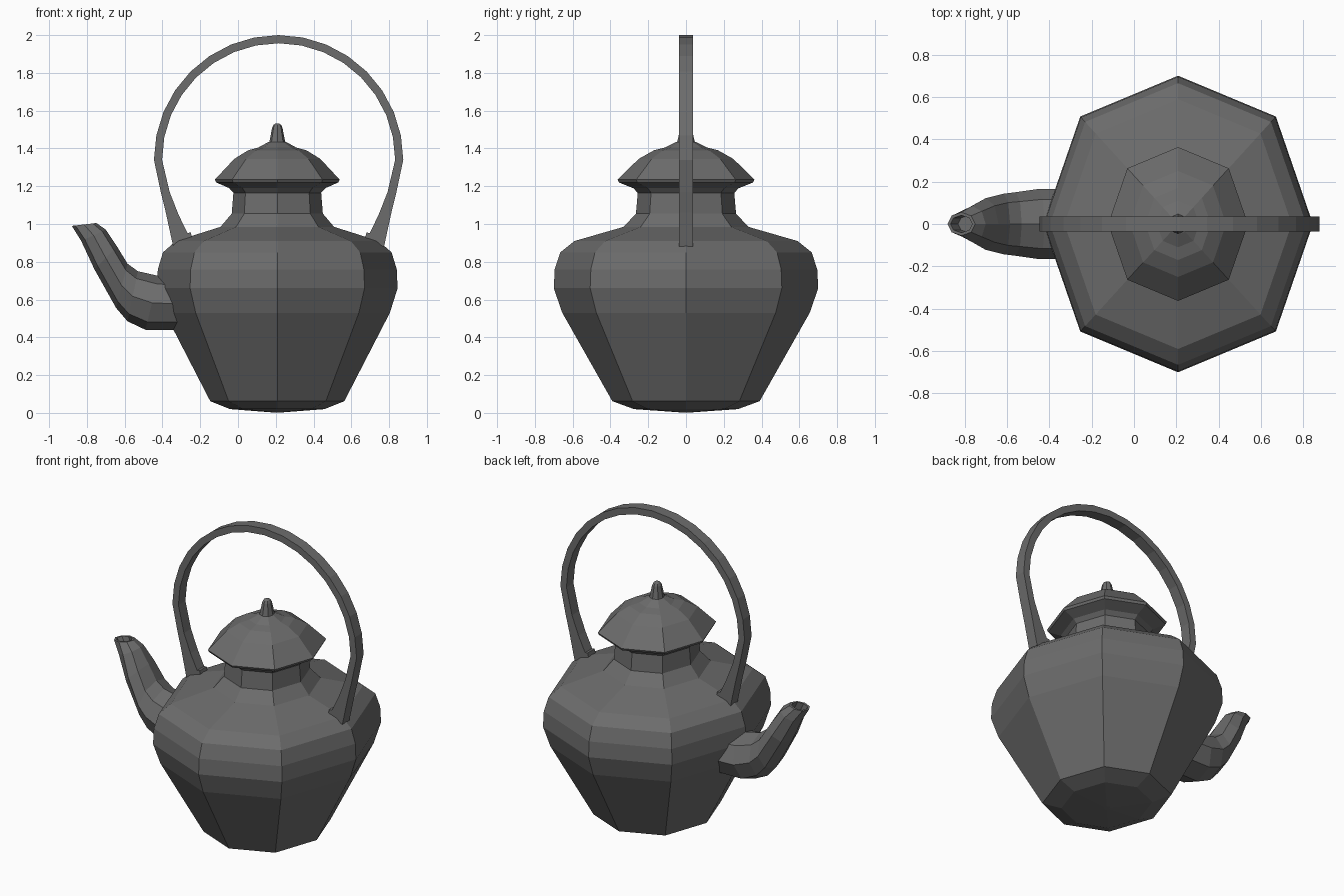
import bpy, bmesh, math
from mathutils import Vector

if "Cube" in bpy.data.objects:
    bpy.data.objects.remove(bpy.data.objects["Cube"])

CX = 0.208          # pot axis
metal = bpy.data.materials.new("dark grey metal")
metal.diffuse_color = (0.15, 0.15, 0.15, 1)
metal.use_nodes = True
metal.node_tree.nodes["Principled BSDF"].inputs["Base Color"].default_value = metal.diffuse_color


def finish(bm, name):
    bmesh.ops.recalc_face_normals(bm, faces=bm.faces)
    me = bpy.data.meshes.new(name)
    bm.to_mesh(me)
    bm.free()
    ob = bpy.data.objects.new(name, me)
    bpy.context.collection.objects.link(ob)
    me.materials.append(metal)
    return ob


def loft(bm, rings):
    """Skin a list of point rings and cap both ends."""
    loops = [[bm.verts.new(p) for p in r] for r in rings]
    n = len(loops[0])
    for a, b in zip(loops, loops[1:]):
        for i in range(n):
            j = (i + 1) % n
            bm.faces.new((a[i], a[j], b[j], b[i]))
    bm.faces.new(loops[0])
    return bm.faces.new(loops[-1])


def turned(name, profile):
    """Eight-sided turned part, slightly narrower in x than in y."""
    rings = []
    for r, z in profile:
        ring = []
        for i in range(8):
            a = i * math.pi / 4
            k = r * (1.025 if i % 2 else 1)
            ring.append((CX + 0.91 * k * math.cos(a), k * math.sin(a), z))
        rings.append(ring)
    bm = bmesh.new()
    loft(bm, rings)
    return finish(bm, name)


# Pot body with neck
turned("body", [(0.02, 0.002), (0.275, 0.02), (0.39, 0.062), (0.655, 0.53), (0.70, 0.66),
                (0.695, 0.76), (0.665, 0.85), (0.59, 0.91), (0.33, 0.985),
                (0.265, 1.055), (0.255, 1.17), (0.27, 1.19)])

# Lid and knob
turned("lid", [(0.255, 1.165), (0.28, 1.19), (0.355, 1.22), (0.363, 1.235), (0.25, 1.345),
               (0.17, 1.39), (0.11, 1.405), (0.05, 1.435)])
turned("lid_knob", [(0.05, 1.425), (0.045, 1.44), (0.03, 1.51), (0.022, 1.525), (0.008, 1.533)])

# Spout: upper x,z / lower x,z / half width for each ring
sections = [(-0.25, 0.71, -0.25, 0.44, 0.165), (-0.42, 0.725, -0.49, 0.44, 0.165),
            (-0.53, 0.75, -0.585, 0.485, 0.15), (-0.585, 0.79, -0.645, 0.555, 0.143),
            (-0.64, 0.88, -0.76, 0.76, 0.122), (-0.70, 0.97, -0.83, 0.91, 0.085),
            (-0.75, 1.005, -0.88, 0.99, 0.055)]
rings = []
for ux, uz, lx, lz, w in sections:
    up, lo = Vector((ux, 0, uz)), Vector((lx, 0, lz))
    mid, half = (up + lo) / 2, (up - lo) / 2
    rings.append([mid + half * math.cos(i * math.pi / 4) + Vector((0, w * math.sin(i * math.pi / 4), 0))
                  for i in range(8)])
bm = bmesh.new()
tip = loft(bm, rings)
bmesh.ops.recalc_face_normals(bm, faces=bm.faces)
# Hollow mouth
bmesh.ops.inset_region(bm, faces=[tip], thickness=0.014)
hole = bmesh.ops.extrude_face_region(bm, geom=[tip])
bmesh.ops.translate(bm, vec=(0.035, 0, -0.07),
                    verts=[v for v in hole["geom"] if isinstance(v, bmesh.types.BMVert)])
bmesh.ops.delete(bm, geom=[f for f in [tip] if f.is_valid], context="FACES_ONLY")
finish(bm, "spout")

# Carrying handle: half circle with straight legs (outer and inner edge, offset from axis)
leg = [((0.54, 0.88), (0.47, 0.90)), ((0.57, 0.955), (0.505, 1.0)),
       ((0.61, 1.17), (0.57, 1.17))]
leg = [((0.558, 0.88), (0.46, 0.905)), ((0.615, 1.09), (0.523, 1.06)), ((0.624, 1.17), (0.577, 1.17))]
leg[1] = ((0.597, 1.06), (0.53, 1.05))
arc = []
for i in range(17):
    a = math.pi * i / 16
    c, s = math.cos(a), math.sin(a)
    arc.append(((0.66 * c, 1.34 + 0.66 * s), (0.617 * c, 1.34 + 0.617 * s)))
other = [((-o[0], o[1]), (-n[0], n[1])) for o, n in reversed(leg)]
W = 0.036
CH = 0.215
rings = [[(CH + o[0], -W, o[1]), (CH + o[0], W, o[1]), (CH + n[0], W, n[1]), (CH + n[0], -W, n[1])]
         for o, n in leg + arc + other]
bm = bmesh.new()
loft(bm, rings)
finish(bm, "handle")

# Small feet that join the handle to the shoulder
for side, label in ((-1, "left"), (1, "right")):
    foot = [(0.545, 0.88), (0.50, 0.95), (0.465, 0.955), (0.455, 0.915)]
    bm = bmesh.new()
    loft(bm, [[(CH + side * x, y, z) for x, z in foot] for y in (-W, W)])
    finish(bm, "handle_foot_" + label)
